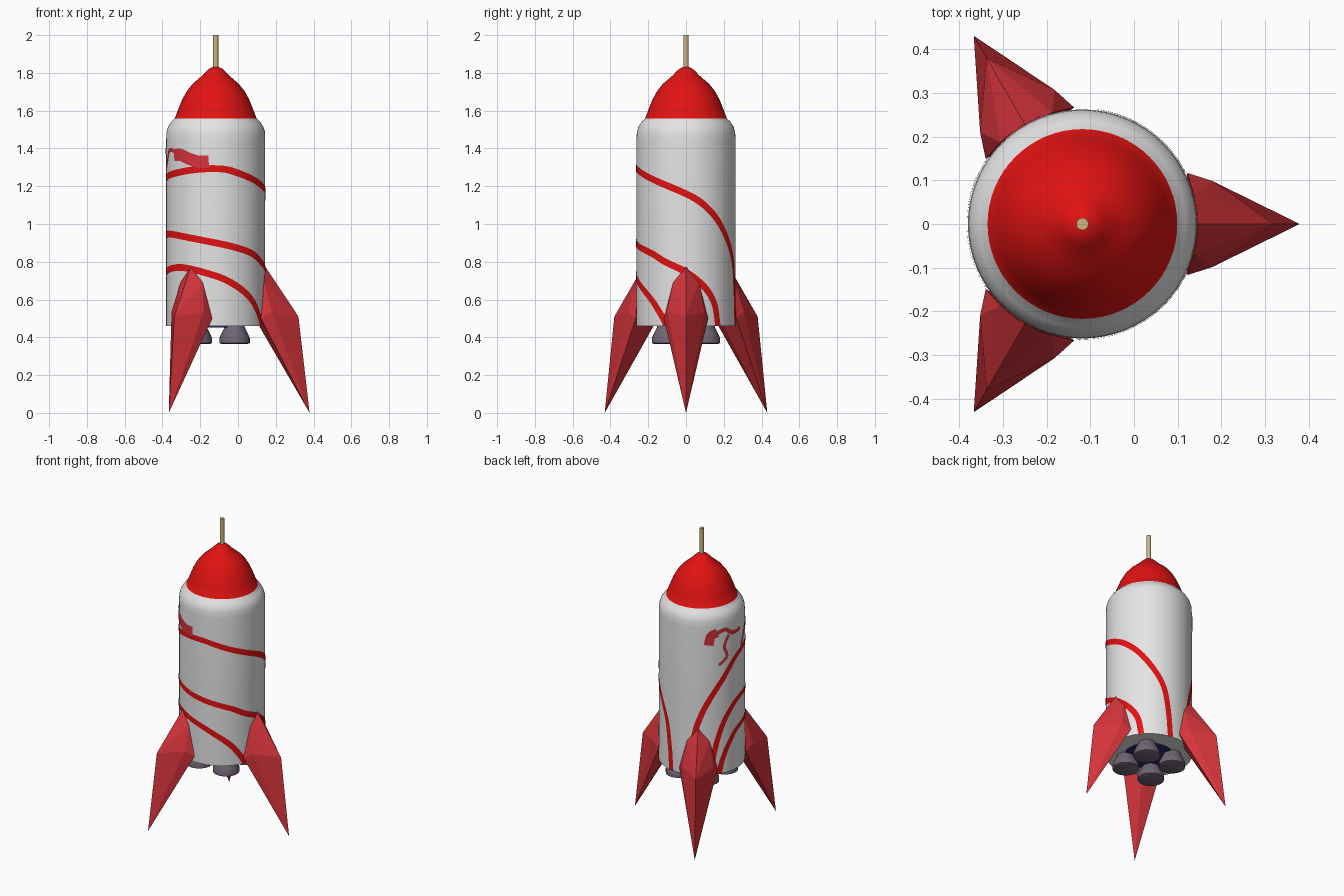
import bpy, bmesh, math
from mathutils import Vector

if "Cube" in bpy.data.objects:
    bpy.data.objects.remove(bpy.data.objects["Cube"])

AX = -0.118   # rocket axis in x
R = 0.262     # hull radius


def mat(name, r, g, b):
    m = bpy.data.materials.new(name)
    m.diffuse_color = (r, g, b, 1)
    m.use_nodes = True
    m.node_tree.nodes["Principled BSDF"].inputs["Base Color"].default_value = m.diffuse_color
    return m


WHITE = mat("hull white", 0.78, 0.78, 0.78)
RED = mat("paint red", 0.76, 0.006, 0.006)
FIN_RED = mat("fin red", 0.68, 0.035, 0.045)
GREY = mat("nozzle grey", 0.16, 0.13, 0.17)
BLUE = mat("engine blue", 0.02, 0.025, 0.16)
TAN = mat("antenna tan", 0.62, 0.46, 0.22)


def finish(bm, name, mats, smooth=None):
    bmesh.ops.remove_doubles(bm, verts=bm.verts, dist=1e-5)
    me = bpy.data.meshes.new(name)
    bm.to_mesh(me)
    bm.free()
    ob = bpy.data.objects.new(name, me)
    bpy.context.collection.objects.link(ob)
    for m in mats:
        me.materials.append(m)
    if smooth:
        bpy.ops.object.select_all(action='DESELECT')
        ob.select_set(True)
        bpy.context.view_layer.objects.active = ob
        bpy.ops.object.shade_smooth_by_angle(angle=math.radians(smooth))
    return ob


def lathe(name, profile, x, y, n, mats, smooth=35, rule=None):
    """Revolve (radius, z) points, listed bottom to top, around a vertical line."""
    bm = bmesh.new()
    rings = [[bm.verts.new((x + r * math.cos(2 * math.pi * i / n),
                            y + r * math.sin(2 * math.pi * i / n), z))
              for i in range(n)] for r, z in profile]
    for a, b in zip(rings, rings[1:]):
        for i in range(n):
            j = (i + 1) % n
            bm.faces.new((a[i], a[j], b[j], b[i]))
    bm.faces.new(rings[0][::-1])
    bm.faces.new(rings[-1])
    if rule:
        for f in bm.faces:
            f.material_index = rule(f.calc_center_median())
    return finish(bm, name, mats, smooth)


# Hull with red nose cone
lathe("hull_and_nose",
      [(R, 0.46), (R, 0.95), (R, 1.45), (0.260, 1.49), (0.252, 1.515), (0.236, 1.54),
       (0.217, 1.558), (0.197, 1.61), (0.177, 1.66), (0.152, 1.705), (0.122, 1.742),
       (0.092, 1.768), (0.070, 1.787), (0.050, 1.808), (0.034, 1.823), (0.012, 1.832)],
      AX, 0, 64, [WHITE, RED], rule=lambda c: int(c.z > 1.558))

# Antenna
lathe("antenna", [(0.014, 1.81), (0.014, 2.0)], AX, 0, 16, [TAN])

# Engine plate and four nozzles
lathe("engine_plate", [(0.15, 0.453), (0.15, 0.462)], AX, 0, 32, [BLUE])
for i, (sx, sy) in enumerate([(1, 1), (-1, 1), (-1, -1), (1, -1)]):
    lathe(f"nozzle_{i + 1}",
          [(0.070, 0.365), (0.081, 0.370), (0.081, 0.395), (0.072, 0.415), (0.055, 0.45), (0.050, 0.47)],
          AX + sx * 0.1, sy * 0.1, 24, [GREY])

# Three faceted fins (radius, side, height)
half = [(0.255, 0.068, 0.69), (0.240, 0.117, 0.50), (0.298, 0.098, 0.535), (0.353, 0.035, 0.57)]
ridge = [(0.262, 0, 0.775), (0.438, 0, 0.51), (0.497, 0, 0.0), (0.23, 0, 0.46)]
for k in range(3):
    bm = bmesh.new()
    a = math.radians(120 * k)
    for r, s, z in half + [(r, -s, z) for r, s, z in half] + ridge:
        bm.verts.new((AX + r * math.cos(a) - s * math.sin(a),
                      r * math.sin(a) + s * math.cos(a), z))
    res = bmesh.ops.convex_hull(bm, input=bm.verts)
    loose = [v for v in bm.verts if not v.link_faces]
    bmesh.ops.delete(bm, geom=loose, context='VERTS')
    bmesh.ops.recalc_face_normals(bm, faces=bm.faces)
    finish(bm, f"fin_{k + 1}", [FIN_RED])


def ribbon(name, pts, width, m, steps=8, lift=0.002):
    """Painted band on the hull, through (angle in degrees, height) points."""
    p = [Vector((math.radians(a) * R, z)) for a, z in pts]
    p = [p[0] * 2 - p[1]] + p + [p[-1] * 2 - p[-2]]
    path = []
    for i in range(1, len(p) - 2):
        for s in range(steps + (i == len(p) - 3)):
            t = s / steps
            b0, b1, b2, b3 = p[i - 1:i + 3]
            path.append(0.5 * (2 * b1 + (b2 - b0) * t + (2 * b0 - 5 * b1 + 4 * b2 - b3) * t * t
                               + (3 * b1 - b0 - 3 * b2 + b3) * t ** 3))
    bm = bmesh.new()
    rows = []
    for i, q in enumerate(path):
        d = (path[min(i + 1, len(path) - 1)] - path[max(i - 1, 0)]).normalized()
        n = Vector((-d.y, d.x)) * width / 2
        row = []
        for e in (q - n, q + n):
            t = e.x / R
            row.append(bm.verts.new((AX + (R + lift) * math.cos(t), (R + lift) * math.sin(t),
                                     max(e.y, 0.46))))
        rows.append(row)
    for (a, b), (c, d) in zip(rows, rows[1:]):
        bm.faces.new((a, c, d, b))
    finish(bm, name, [m], 40)


# Three arching stripes
ribbon("stripe_upper",
       [(108, 0.46), (112, 0.65), (119, 0.80), (132, 0.94), (152, 1.08), (180, 1.225), (225, 1.275),
        (270, 1.293), (300, 1.265), (360, 1.16), (389, 1.07), (412, 0.945), (430, 0.80),
        (437, 0.63), (440, 0.46)], 0.036, RED)
ribbon("stripe_middle",
       [(136, 0.46), (142, 0.62), (152, 0.77), (165, 0.87), (182, 0.93), (210, 0.945), (270, 0.90),
        (313, 0.85), (335, 0.80), (360, 0.745), (382, 0.665), (395, 0.575), (400, 0.46)], 0.036, RED)
ribbon("stripe_lower",
       [(148, 0.46), (154, 0.56), (165, 0.66), (182, 0.735), (225, 0.77), (270, 0.725), (297, 0.665),
        (317, 0.595), (332, 0.505), (337, 0.46)], 0.036, RED)

# Loose red brush marks above the upper stripe
ribbon("brush_mark_back", [(134, 1.33), (137, 1.39), (146, 1.41)], 0.06, FIN_RED, lift=0.003)
ribbon("brush_mark_link", [(146, 1.41), (158, 1.42), (170, 1.385), (186, 1.39)], 0.026, FIN_RED, lift=0.003)
ribbon("brush_mark_tail", [(148, 1.19), (160, 1.24), (156, 1.31), (163, 1.38)], 0.02, FIN_RED, lift=0.0035)
ribbon("brush_mark_side", [(188, 1.27), (197, 1.34), (203, 1.39), (216, 1.385)], 0.022, FIN_RED, lift=0.0035)
ribbon("brush_mark_front", [(214, 1.365), (226, 1.365), (238, 1.345), (250, 1.33), (262, 1.33)],
       0.065, FIN_RED, lift=0.003)
